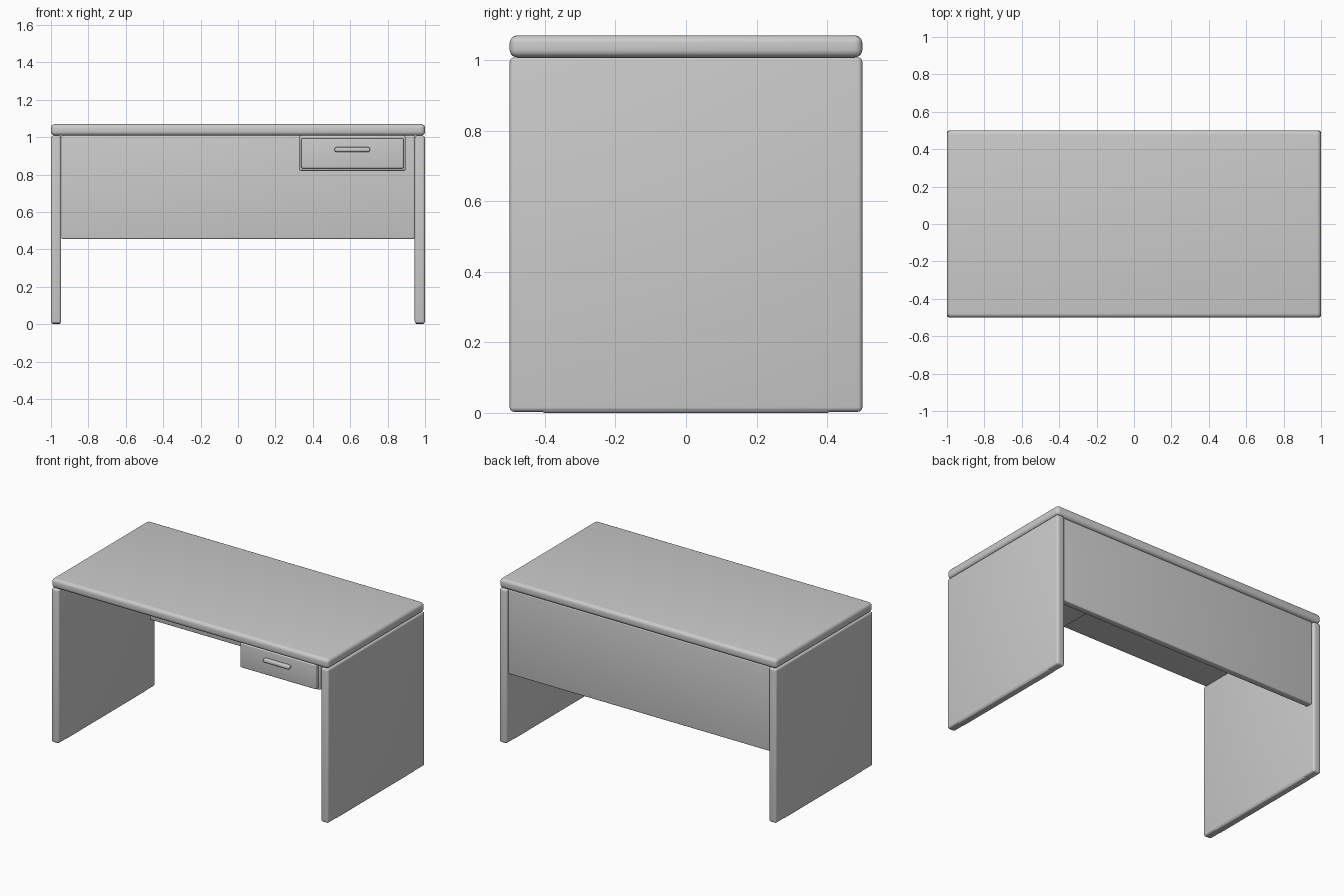
import bpy
import math

if "Cube" in bpy.data.objects:
    bpy.data.objects.remove(bpy.data.objects["Cube"])


def rounded_box(name, lo, hi, radius, segments=4):
    """Box between two corners with rounded edges."""
    size = [b - a for a, b in zip(lo, hi)]
    centre = [(a + b) / 2 for a, b in zip(lo, hi)]
    bpy.ops.mesh.primitive_cube_add(size=1, location=centre)
    ob = bpy.context.object
    ob.name = name
    ob.scale = size
    bpy.ops.object.transform_apply(location=False, rotation=False, scale=True)
    bevel = ob.modifiers.new("rounding", "BEVEL")
    bevel.width = radius
    bevel.segments = segments
    bpy.ops.object.modifier_apply(modifier=bevel.name)
    bpy.ops.object.shade_smooth_by_angle(angle=math.radians(35))
    return ob


# Thick top with soft edges
rounded_box("desktop", (-1, -0.5, 1.008), (1, 0.5, 1.07), 0.022, 5)

# Side panels standing on floor strips
for side, name in ((-1, "left"), (1, "right")):
    x0, x1 = sorted((side * 0.945, side * 1.0))
    rounded_box(name + "_side_panel", (x0, -0.5, 0.003), (x1, 0.5, 1.008), 0.013)
    rounded_box(name + "_floor_strip", (x0 + 0.003, -0.41, 0),
                (x1 - 0.003, 0.41, 0.025), 0.01)

# Back panel between the sides
rounded_box("back_panel", (-0.945, 0.44, 0.455), (0.945, 0.485, 1.008), 0.008)

# Hanging drawer: case, front and pull
rounded_box("drawer_case", (0.327, -0.435, 0.82), (0.896, 0.36, 1.008), 0.01)
rounded_box("drawer_front", (0.338, -0.462, 0.833), (0.885, -0.425, 0.993), 0.007)
rounded_box("drawer_pull", (0.517, -0.485, 0.921), (0.706, -0.455, 0.946), 0.009)
